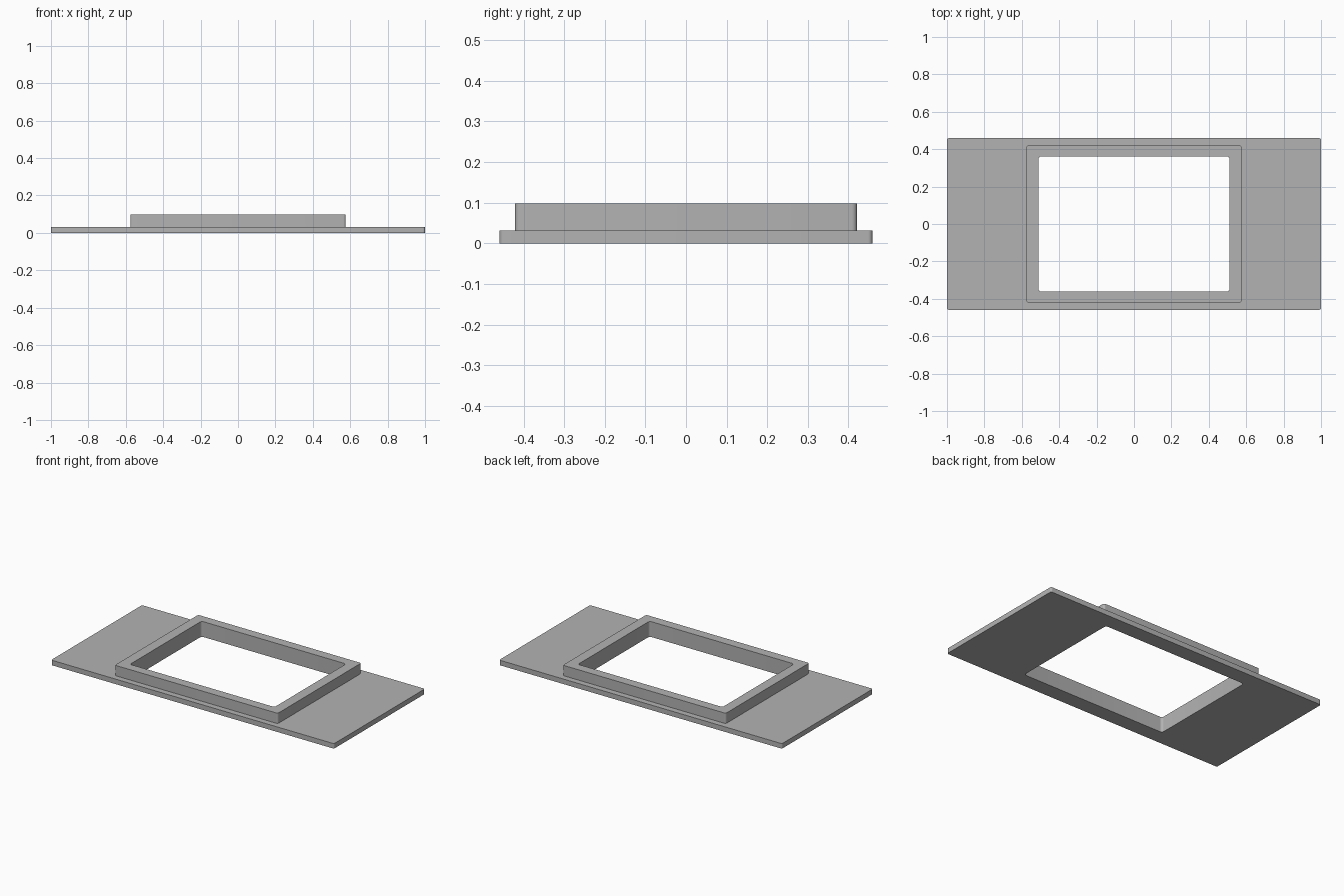
import bpy, bmesh, math

cube = bpy.data.objects.get("Cube")
if cube:
    bpy.data.objects.remove(cube, do_unlink=True)

SEGMENTS = 6
BASE_TOP, COLLAR_TOP = 0.032, 0.098

# Half width, half depth, corner radius of each outline
PLATE = (1.0, 0.459, 0.011)
COLLAR = (0.576, 0.421, 0.013)
OPENING = (0.511, 0.361, 0.016)


def outline(bm, size, z):
    """Ring of vertices round a rectangle with rounded corners."""
    hx, hy, r = size
    ring = []
    for corner, (sx, sy) in enumerate([(1, 1), (-1, 1), (-1, -1), (1, -1)]):
        for i in range(SEGMENTS + 1):
            a = (corner + i / SEGMENTS) * math.pi / 2
            ring.append(bm.verts.new((sx * (hx - r) + r * math.cos(a),
                                      sy * (hy - r) + r * math.sin(a), z)))
    return ring


# Plate with raised collar, lofted as one closed shell
bm = bmesh.new()
rings = [outline(bm, size, z) for size, z in [
    (OPENING, 0), (PLATE, 0), (PLATE, BASE_TOP),
    (COLLAR, BASE_TOP), (COLLAR, COLLAR_TOP), (OPENING, COLLAR_TOP)]]
for lower, upper in zip(rings, rings[1:] + rings[:1]):
    for i in range(len(lower)):
        j = (i + 1) % len(lower)
        bm.faces.new((lower[i], lower[j], upper[j], upper[i]))
bmesh.ops.recalc_face_normals(bm, faces=bm.faces)
mesh = bpy.data.meshes.new("collared_plate")
bm.to_mesh(mesh)
bm.free()
plate = bpy.data.objects.new("collared_plate", mesh)
bpy.context.collection.objects.link(plate)

# Plain grey finish
grey = bpy.data.materials.new("plain_grey")
grey.use_nodes = True
colour = (0.45, 0.45, 0.45, 1)
grey.diffuse_color = colour
grey.node_tree.nodes["Principled BSDF"].inputs["Base Color"].default_value = colour
mesh.materials.append(grey)

# Smooth rounded corners, crisp rims
bpy.ops.object.select_all(action='DESELECT')
plate.select_set(True)
bpy.context.view_layer.objects.active = plate
bpy.ops.object.shade_smooth_by_angle(angle=math.radians(30))
